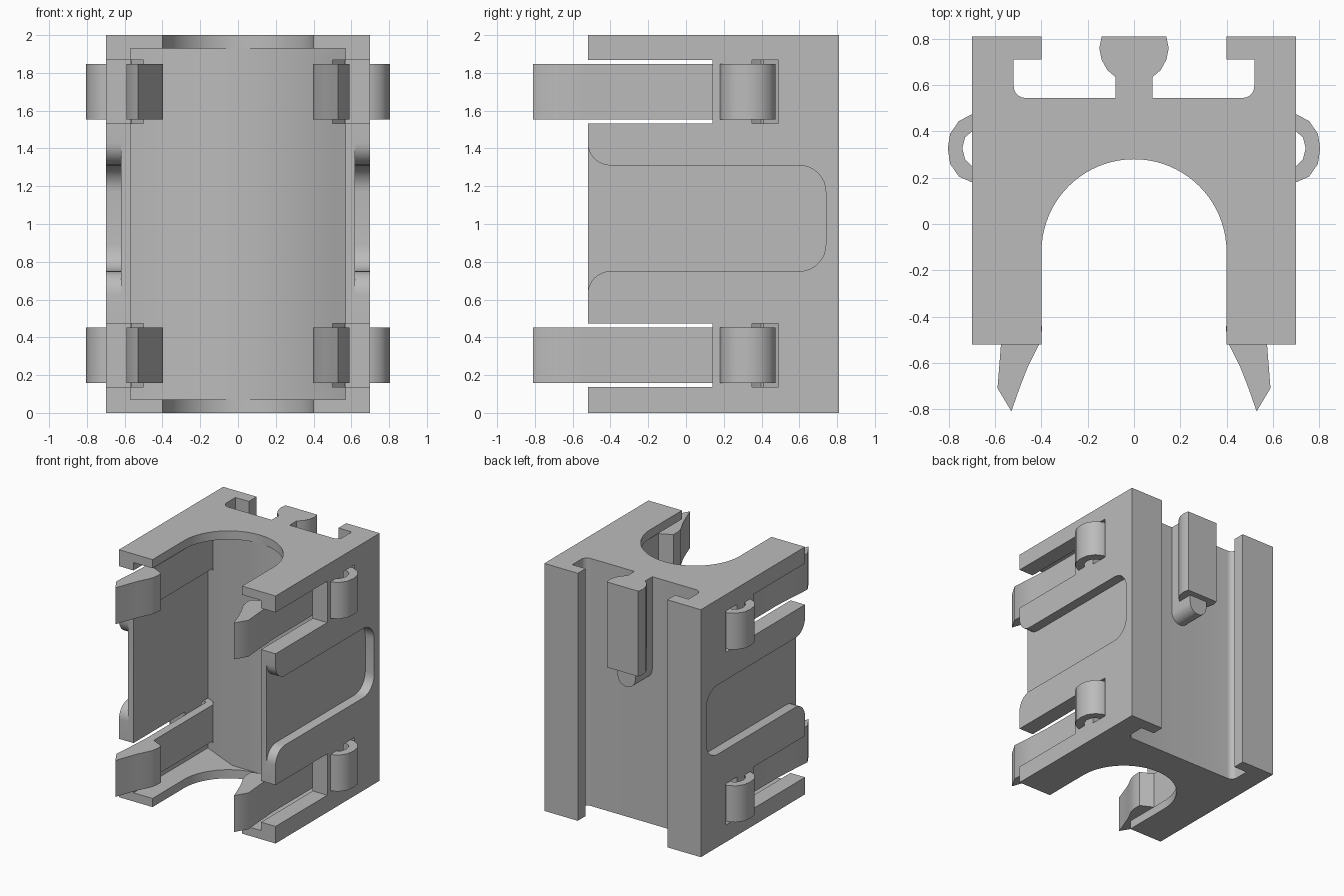
import bpy, bmesh, math

if "Cube" in bpy.data.objects:
    bpy.data.objects.remove(bpy.data.objects["Cube"])

grey = bpy.data.materials.new("light_grey")
grey.diffuse_color = (0.5, 0.5, 0.5, 1)
grey.use_nodes = True
grey.node_tree.nodes["Principled BSDF"].inputs["Base Color"].default_value = grey.diffuse_color


def arc(cx, cy, r, a0, a1, n=8):
    return [(cx + r * math.cos(math.radians(a0 + (a1 - a0) * i / n)),
             cy + r * math.sin(math.radians(a0 + (a1 - a0) * i / n))) for i in range(n + 1)]


def prism(name, pts, lo, hi, axis="z"):
    """Extrude a closed 2D outline along an axis."""
    place = {"z": lambda a, b, c: (a, b, c),
             "x": lambda a, b, c: (c, a, b),
             "y": lambda a, b, c: (a, c, b)}[axis]
    bm = bmesh.new()
    low = [bm.verts.new(place(a, b, lo)) for a, b in pts]
    high = [bm.verts.new(place(a, b, hi)) for a, b in pts]
    bm.faces.new(low)
    bm.faces.new(high)
    for i in range(len(pts)):
        j = (i + 1) % len(pts)
        bm.faces.new((low[i], low[j], high[j], high[i]))
    bmesh.ops.recalc_face_normals(bm, faces=bm.faces)
    me = bpy.data.meshes.new(name)
    bm.to_mesh(me)
    bm.free()
    me.materials.append(grey)
    ob = bpy.data.objects.new(name, me)
    bpy.context.collection.objects.link(ob)
    return ob


def select(ob):
    bpy.ops.object.select_all(action="DESELECT")
    ob.select_set(True)
    bpy.context.view_layer.objects.active = ob


def smooth(ob, angle=40):
    select(ob)
    bpy.ops.object.shade_smooth_by_angle(angle=math.radians(angle))


def cut(ob, cutter):
    cutter.hide_render = True
    mod = ob.modifiers.new("cut", "BOOLEAN")
    mod.operation, mod.solver, mod.object = "DIFFERENCE", "EXACT", cutter
    select(ob)
    bpy.ops.object.modifier_apply(modifier=mod.name)
    bpy.data.objects.remove(cutter)


def flip(pts, s):
    return [(s * a, b) for a, b in pts]


# Body: arch at the front, undercut channel at the back
half = [(0.08, 0.545)] + arc(0.47, 0.595, 0.05, -90, 0, 6) + [
    (0.52, 0.71), (0.40, 0.71), (0.40, 0.81), (0.70, 0.81), (0.70, -0.52), (0.40, -0.52)]
outline = half + arc(0, -0.12, 0.40, 0, 180, 40) + flip(half, -1)[::-1]
body = prism("body", outline, 0, 2)

# Hollow interior between the end plates
cut(body, prism("cavity", [(-0.57, -0.7), (0.57, -0.7), (0.57, 0.43), (0.25, 0.283),
                           (-0.25, 0.283), (-0.57, 0.43)], 0.07, 1.93))

# Side recess outline, flared at the front and rounded at the rear
lower = [(-0.7, 0.63)] + arc(-0.40, 0.63, 0.12, 180, 90) + arc(0.60, 0.89, 0.14, -90, 0)
recess = lower + [(y, 2.06 - z) for y, z in lower[::-1]]

for s in (-1, 1):
    cut(body, prism("recess", recess, s * 0.62, s * 0.8, "x"))
    for z in (0.305, 1.70):
        lo, hi = z - 0.167, z + 0.167
        # Slot for the clip arm and hole for its spring loop
        cut(body, prism("slot", flip([(0.45, -0.7), (0.8, -0.7), (0.8, 0.14), (0.45, 0.14)], s), lo, hi))
        cut(body, prism("hole", flip([(0.50, 0.35), (0.8, 0.35), (0.8, 0.49), (0.565, 0.49),
                                      (0.50, 0.41)], s), lo, hi))
smooth(body, 30)

# Spring clips: hook, arm and outer loop in one outline
clip = [(0.53, -0.81), (0.59, -0.71), (0.575, -0.52), (0.565, -0.35), (0.565, 0.405),
        (0.70, 0.40), (0.73, 0.375), (0.742, 0.327), (0.73, 0.28), (0.70, 0.25), (0.65, 0.25),
        (0.65, 0.18), (0.70, 0.18), (0.757, 0.205), (0.795, 0.26), (0.805, 0.327),
        (0.795, 0.39), (0.757, 0.445), (0.70, 0.475), (0.56, 0.475), (0.50, 0.41), (0.50, -0.36),
        (0.40, -0.41), (0.398, -0.46), (0.41, -0.52), (0.46, -0.62), (0.495, -0.71)]
for side, s in (("left", -1), ("right", 1)):
    for level, z in (("lower", 0.305), ("upper", 1.70)):
        smooth(prism(f"{side}_{level}_clip", flip(clip, s), z - 0.147, z + 0.147))

# Rear knob with a narrow neck and a rounded locating pin below
knob_half = [(0.08, 0.53), (0.08, 0.635), (0.115, 0.665), (0.14, 0.71), (0.15, 0.76), (0.14, 0.81)]
smooth(prism("rear_knob", knob_half + flip(knob_half, -1)[::-1], 1.31, 2))
pin = [(0.08, 1.34)] + arc(0, 1.25, 0.08, 0, -180, 12) + [(-0.08, 1.34)]
smooth(prism("rear_pin", pin, 0.53, 0.76, "y"))
